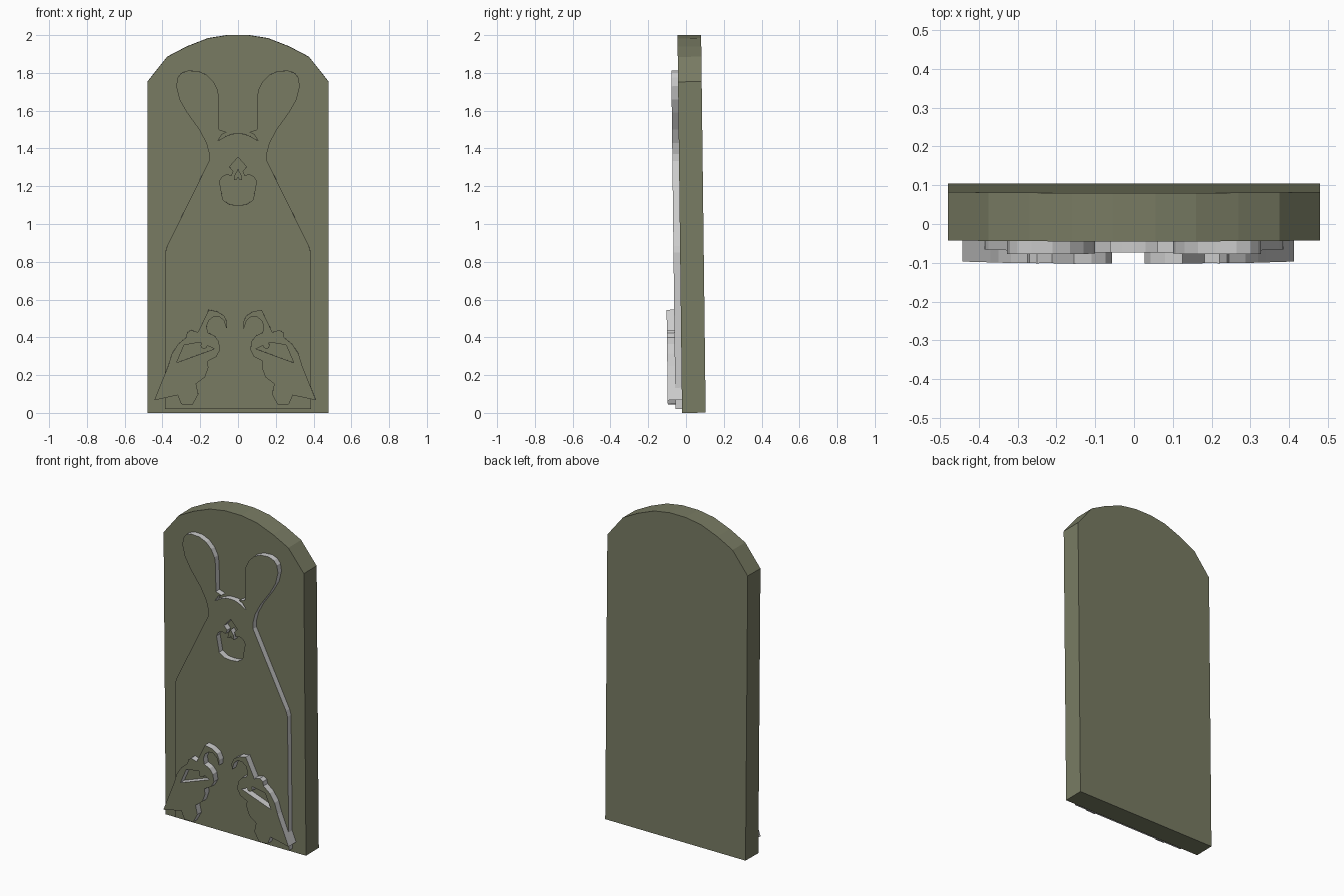
import bpy, bmesh, math
from mathutils import Matrix, Vector

if "Cube" in bpy.data.objects:
    bpy.data.objects.remove(bpy.data.objects["Cube"])

TILT = Matrix.Rotation(0.012, 3, 'X')   # whole plaque leans slightly forward


def material(name, color):
    m = bpy.data.materials.new(name)
    m.diffuse_color = color
    m.use_nodes = True
    m.node_tree.nodes["Principled BSDF"].inputs["Base Color"].default_value = m.diffuse_color
    return m


stone = material("olive_stone", (0.19, 0.20, 0.125, 1))
edge = material("grey_edge", (0.8, 0.8, 0.8, 1))


def mirrored(half, cx=0.0):
    """Close a left-hand half outline with its mirror image."""
    other = [(2 * cx - x, z) for x, z in reversed(half) if abs(x - cx) > 1e-6]
    return half + other


def relief(name, loops, front, back, side_mat):
    """Extrude outlines (first outer, then holes) from front to back in y."""
    bm = bmesh.new()
    edges = []
    for loop in loops:
        vs = [bm.verts.new((x, front, z)) for x, z in loop]
        edges += [bm.edges.new((vs[i - 1], vs[i])) for i in range(len(vs))]
    bmesh.ops.triangle_fill(bm, edges=edges, use_beauty=True, use_dissolve=False,
                            normal=Vector((0, -1, 0)))
    ext = bmesh.ops.extrude_face_region(bm, geom=bm.faces[:], use_keep_orig=True)
    moved = [g for g in ext["geom"] if isinstance(g, bmesh.types.BMVert)]
    bmesh.ops.translate(bm, verts=moved, vec=(0, back - front, 0))
    bmesh.ops.recalc_face_normals(bm, faces=bm.faces[:])
    for f in bm.faces:
        f.material_index = 0 if abs(f.normal.y) > 0.9 else 1
    bmesh.ops.dissolve_limit(bm, angle_limit=0.001, verts=bm.verts[:],
                             edges=bm.edges[:], delimit={'MATERIAL'})
    for v in bm.verts:
        v.co = TILT @ v.co
    me = bpy.data.meshes.new(name)
    bm.to_mesh(me)
    bm.free()
    me.materials.append(stone)
    me.materials.append(side_mat)
    ob = bpy.data.objects.new(name, me)
    bpy.context.collection.objects.link(ob)
    return ob


# Arched backing slab
slab = mirrored([(-0.48, 0), (-0.48, 1.753), (-0.375, 1.885), (-0.27, 1.94),
                 (-0.16, 1.983), (-0.055, 2.0)])
relief("backing_slab", [slab], -0.021, 0.104, stone)

# Long-eared figure with face opening
figure = mirrored([
    (-0.387, 0.02), (-0.385, 0.85), (-0.375, 0.885), (-0.153, 1.335),
    (-0.152, 1.37), (-0.168, 1.43), (-0.205, 1.50), (-0.27, 1.59),
    (-0.31, 1.66), (-0.327, 1.73), (-0.32, 1.775), (-0.30, 1.80),
    (-0.265, 1.813), (-0.21, 1.81), (-0.165, 1.79), (-0.13, 1.755),
    (-0.107, 1.71), (-0.10, 1.66), (-0.10, 1.50), (-0.06, 1.487),
    (-0.085, 1.475), (-0.108, 1.44), (-0.065, 1.465), (-0.03, 1.478), (0, 1.48)])
face = mirrored([
    (0, 1.10), (-0.045, 1.104), (-0.08, 1.128), (-0.098, 1.225), (-0.085, 1.25),
    (-0.06, 1.262), (-0.035, 1.255), (-0.025, 1.28), (-0.045, 1.303), (0, 1.355)])
relief("long_eared_figure", [figure, face], -0.056, -0.015, edge)
tooth = mirrored([(0, 1.25), (-0.006, 1.237), (-0.022, 1.232), (-0.017, 1.262), (0, 1.29)])
relief("face_tooth", [tooth], -0.056, -0.015, edge)

# Pair of small horned animals at the foot
animal = [
    (-0.443, 0.068), (-0.37, 0.25), (-0.35, 0.315), (-0.317, 0.365), (-0.275, 0.40),
    (-0.27, 0.425), (-0.25, 0.44), (-0.212, 0.428), (-0.155, 0.547), (-0.11, 0.538),
    (-0.073, 0.515), (-0.057, 0.48), (-0.06, 0.445), (-0.075, 0.49), (-0.10, 0.512),
    (-0.13, 0.51), (-0.155, 0.49), (-0.166, 0.46), (-0.16, 0.426), (-0.125, 0.41),
    (-0.102, 0.38), (-0.095, 0.335), (-0.115, 0.298), (-0.16, 0.275), (-0.157, 0.24),
    (-0.175, 0.19), (-0.222, 0.155), (-0.21, 0.10), (-0.24, 0.045), (-0.30, 0.047),
    (-0.32, 0.095)]
brow = [(-0.325, 0.267), (-0.285, 0.36), (-0.20, 0.375), (-0.125, 0.34)]
eye = [(-0.18 + 0.018 * math.cos(math.tau * i / 8),
        0.358 + 0.018 * math.sin(math.tau * i / 8)) for i in range(8)]
for side in ("left", "right"):
    flip = (lambda p: p) if side == "left" else (lambda p: [(-0.03 - x, z) for x, z in p])
    relief("horned_animal_" + side, [flip(animal), flip(brow)], -0.096, -0.015, edge)
    relief("animal_eye_" + side, [flip(eye)], -0.0955, -0.015, edge)
